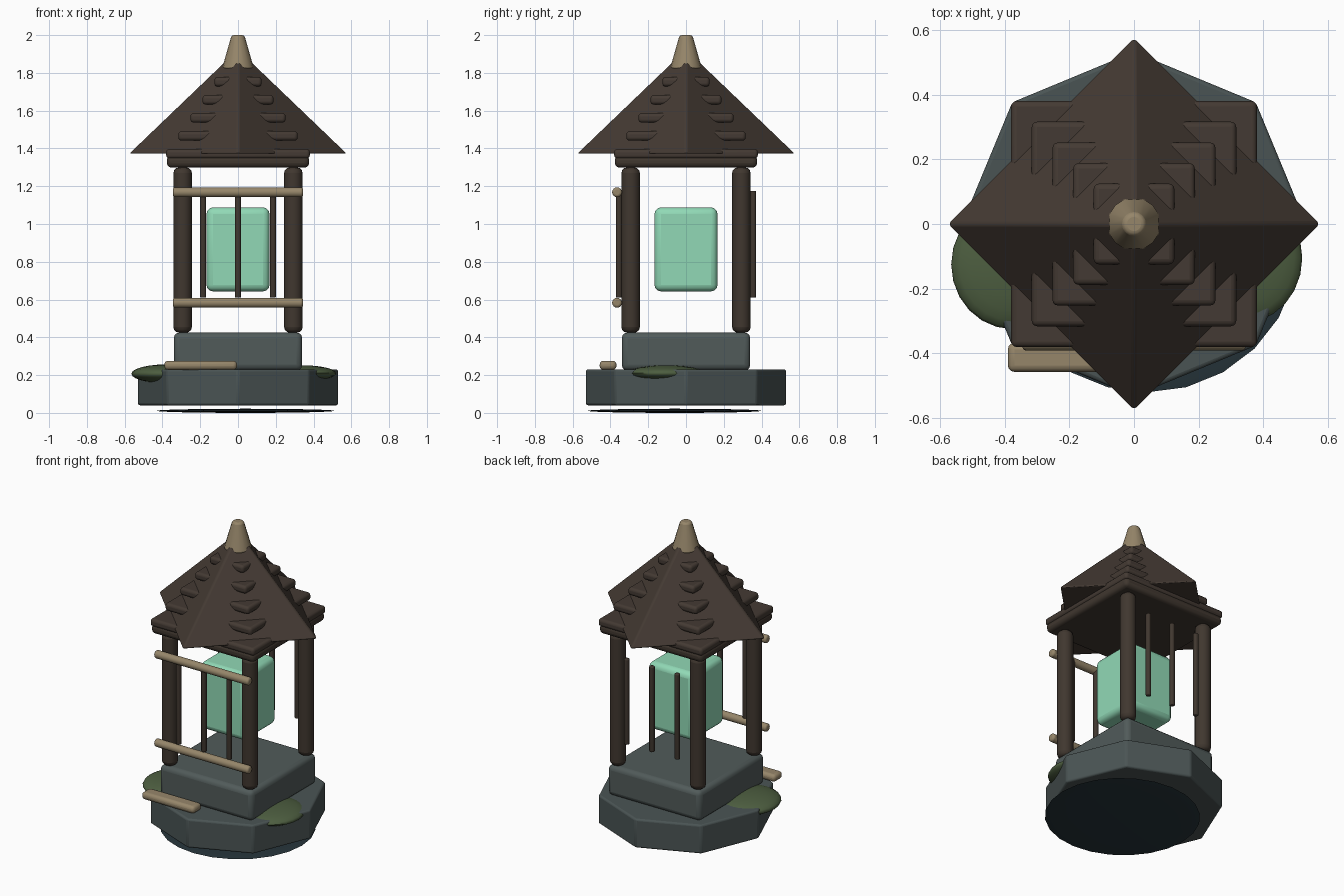
import bpy, math

if "Cube" in bpy.data.objects:
    bpy.data.objects.remove(bpy.data.objects["Cube"])


def material(name, rgb):
    def lin(c):
        c /= 255
        return c / 12.92 if c < 0.04045 else ((c + 0.055) / 1.055) ** 2.4
    m = bpy.data.materials.new(name)
    m.diffuse_color = (*[lin(c) for c in rgb], 1)
    m.use_nodes = True
    m.node_tree.nodes["Principled BSDF"].inputs["Base Color"].default_value = m.diffuse_color
    return m


ROOF = material("roof_brown", (68, 58, 51))
WOOD = material("dark_wood", (64, 55, 47))
TAN = material("pale_wood", (150, 134, 106))
STONE = material("grey_stone", (81, 91, 90))
BASE_STONE = material("dark_stone", (74, 84, 84))
MOSS = material("moss_green", (77, 94, 64))
GLOW = material("mint_glow", (145, 217, 182))
UNDER = material("deep_slate", (38, 52, 58))


def finish(name, mat, bevel=0.0, segments=3, angle=35):
    ob = bpy.context.object
    ob.name = name
    ob.data.materials.append(mat)
    bpy.ops.object.transform_apply(location=False, rotation=True, scale=True)
    if bevel:
        mod = ob.modifiers.new("rounding", "BEVEL")
        mod.width = bevel
        mod.segments = segments
        mod.limit_method = "ANGLE"
        mod.angle_limit = math.radians(30)
    bpy.ops.object.shade_smooth_by_angle(angle=math.radians(angle))
    return ob


def box(name, lo, hi, mat, bevel):
    mid = [(a + b) / 2 for a, b in zip(lo, hi)]
    bpy.ops.mesh.primitive_cube_add(size=1, location=mid)
    bpy.context.object.scale = [b - a for a, b in zip(lo, hi)]
    return finish(name, mat, bevel)


def slab(name, half, z0, z1, mat, bevel):
    return box(name, (-half, -half, z0), (half, half, z1), mat, bevel)


def rod(name, loc, radius, length, mat, bevel, along_x=False, sides=16):
    rot = (0, math.pi / 2, 0) if along_x else (0, 0, 0)
    bpy.ops.mesh.primitive_cylinder_add(vertices=sides, radius=radius, depth=length,
                                        location=loc, rotation=rot)
    return finish(name, mat, bevel)


def taper(name, sides, r1, r2, z0, z1, mat, bevel, turn=0.0):
    bpy.ops.mesh.primitive_cone_add(vertices=sides, radius1=r1, radius2=r2, depth=z1 - z0,
                                    location=(0, 0, (z0 + z1) / 2), rotation=(0, 0, turn))
    return finish(name, mat, bevel)


def blob(name, loc, size, mat):
    bpy.ops.mesh.primitive_uv_sphere_add(segments=24, ring_count=12, radius=1, location=loc)
    bpy.context.object.scale = size
    return finish(name, mat, angle=60)


# Ground disc, octagonal base and square plinth
blob("ground_disc", (0.04, -0.06, 0.011), (0.47, 0.46, 0.011), UNDER)
taper("octagon_base", 8, 0.532, 0.532, 0.04, 0.23, BASE_STONE, 0.012)
slab("plinth", 0.34, 0.225, 0.425, STONE, 0.03)

# Moss clumps and loose plank on the base
blob("moss_left", (-0.375, -0.125, 0.207), (0.19, 0.2, 0.05), MOSS)
blob("moss_right", (0.34, -0.105, 0.21), (0.18, 0.2, 0.042), MOSS)
box("step_plank", (-0.39, -0.457, 0.228), (-0.005, -0.368, 0.276), TAN, 0.02)

# Corner posts
for i, (sx, sy) in enumerate([(-1, -1), (1, -1), (1, 1), (-1, 1)]):
    rod(f"post_{i}", (sx * 0.293, sy * 0.293, 0.862), 0.049, 0.875, WOOD, 0.03)

# Lattice bars front and back, with rails at the front
for side, y in (("front", -0.355), ("back", 0.355)):
    for i, x in enumerate((-0.185, 0, 0.185)):
        rod(f"{side}_bar_{i}", (x, y, 0.893), 0.017, 0.565, WOOD, 0.006, sides=12)
for i, z in enumerate((0.583, 1.168)):
    rod(f"front_rail_{i}", (0, -0.365, z), 0.026, 0.69, TAN, 0.012, along_x=True)

# Glowing core
slab("glow_core", 0.167, 0.643, 1.088, GLOW, 0.035)

# Roof: eave slab, turned pyramid, square shingle courses poking through
slab("eave_slab", 0.377, 1.298, 1.362, WOOD, 0.025)
taper("roof_pyramid", 4, 0.582, 0.075, 1.372, 1.858, ROOF, 0.012)
for i, half in enumerate((0.38, 0.316, 0.252, 0.188, 0.125)):
    z = 1.371 + 0.0955 * i
    slab(f"shingle_course_{i}", half, z - 0.025, z + 0.025, ROOF, 0.017)

# Finial
taper("finial", 16, 0.085, 0.034, 1.82, 2.0, TAN, 0.012)
